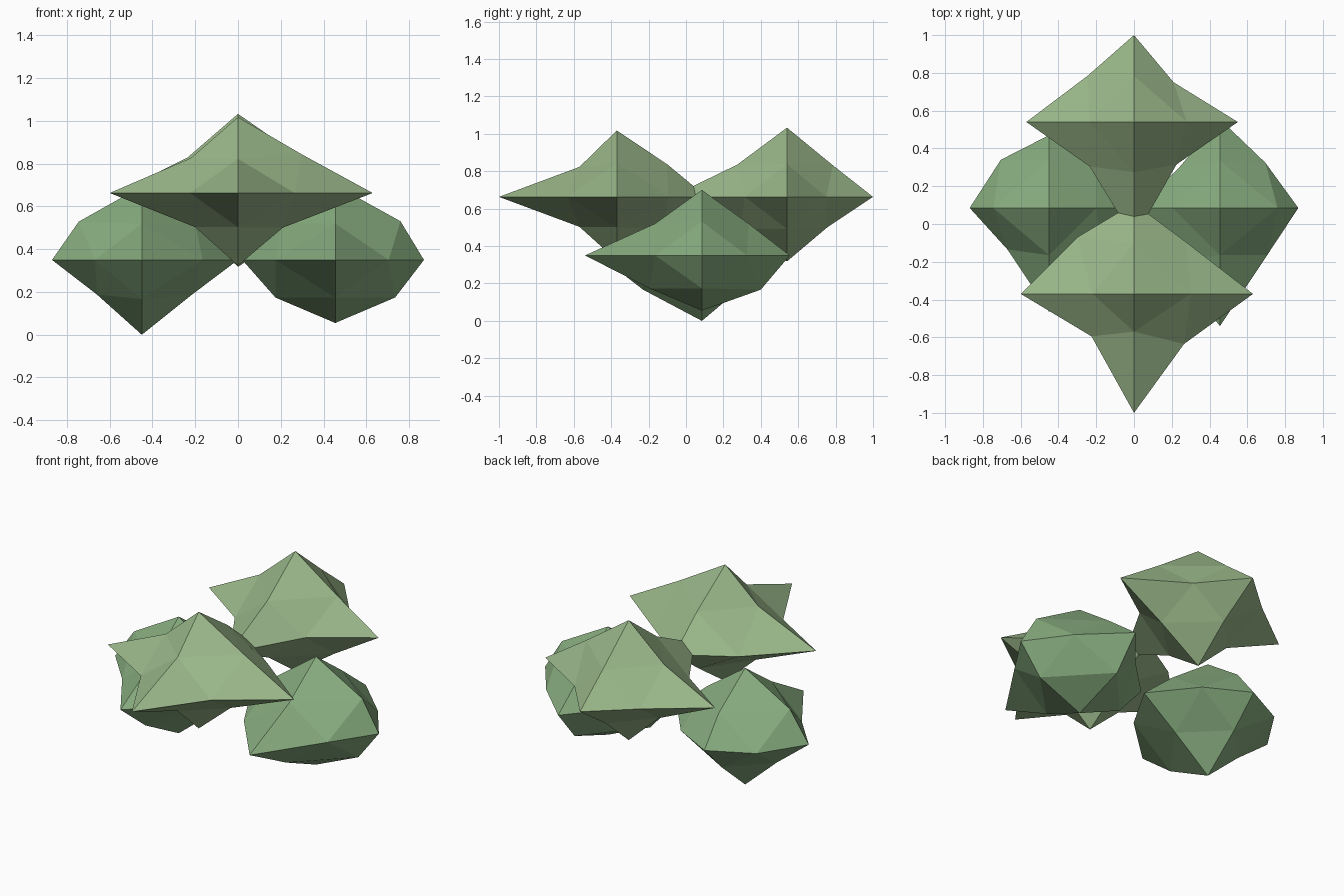
import bpy
from itertools import product
from mathutils import Vector

if "Cube" in bpy.data.objects:
    bpy.data.objects.remove(bpy.data.objects["Cube"])

SIGNS = [(-1, -1), (1, -1), (-1, 1), (1, 1)]


def material(name, colour):
    m = bpy.data.materials.new(name)
    m.diffuse_color = colour
    m.use_nodes = True
    m.node_tree.nodes["Principled BSDF"].inputs["Base Color"].default_value = m.diffuse_color
    return m


def leaf_clump(name, centre, tips, xy, xz, yz, mat):
    """Once-subdivided octahedron: six tips plus twelve edge points, each with its own reach.
    tips: -x +x -y +y -z +z; plane lists follow SIGNS."""
    points = {}
    for i, reach in enumerate(tips):
        key = [0, 0, 0]
        key[i // 2] = 1 if i % 2 else -1
        points[tuple(key)] = Vector(key) * reach
    for (a, b), reaches in (((0, 1), xy), ((0, 2), xz), ((1, 2), yz)):
        for (sa, sb), r in zip(SIGNS, reaches):
            key = [0, 0, 0]
            key[a], key[b] = sa, sb
            rise = 0.12 + 0.2 * r          # clumps are squashed in height
            points[tuple(key)] = Vector((key[0] * r, key[1] * r, key[2] * rise))
    index = {k: i for i, k in enumerate(points)}

    # Four triangles in each octant
    faces = []
    for x, y, z in product((-1, 1), repeat=3):
        X, Y, Z = (x, 0, 0), (0, y, 0), (0, 0, z)
        XY, YZ, XZ = (x, y, 0), (0, y, z), (x, 0, z)
        for tri in ((X, XY, XZ), (Y, YZ, XY), (Z, XZ, YZ), (XY, YZ, XZ)):
            f = [index[k] for k in tri]
            faces.append(f if x * y * z > 0 else f[::-1])

    mesh = bpy.data.meshes.new(name)
    mesh.from_pydata(list(points.values()), [], faces)
    mesh.materials.append(mat)
    obj = bpy.data.objects.new(name, mesh)
    obj.location = centre
    bpy.context.collection.objects.link(obj)


light = material("light_leaf", (0.32, 0.47, 0.25, 1))
dark = material("dark_leaf", (0.24, 0.41, 0.21, 1))

# Upper pair
leaf_clump("front_leaf_clump", (0, -0.37, 0.663), (.6, .63, .63, .48, .34, .355),
           (.225, .265, .3, .275), (.2, .21, .22, .3), (.2, .25, .2, .27), light)
leaf_clump("back_leaf_clump", (0, 0.54, 0.663), (.57, .55, .62, .46, .345, .37),
           (.235, .225, .245, .21), (.2, .26, .235, .28), (.25, .215, .265, .245), light)

# Lower pair
leaf_clump("right_leaf_clump", (0.455, 0.085, 0.35), (.435, .415, .625, .47, .295, .35),
           (.28, .25, .215, .24), (.28, .28, .25, .305), (.28, .315, .25, .25), dark)
leaf_clump("left_leaf_clump", (-0.45, 0.085, 0.35), (.42, .45, .55, .385, .35, .345),
           (.22, .285, .255, .25), (.21, .23, .295, .25), (.315, .22, .25, .25), dark)
